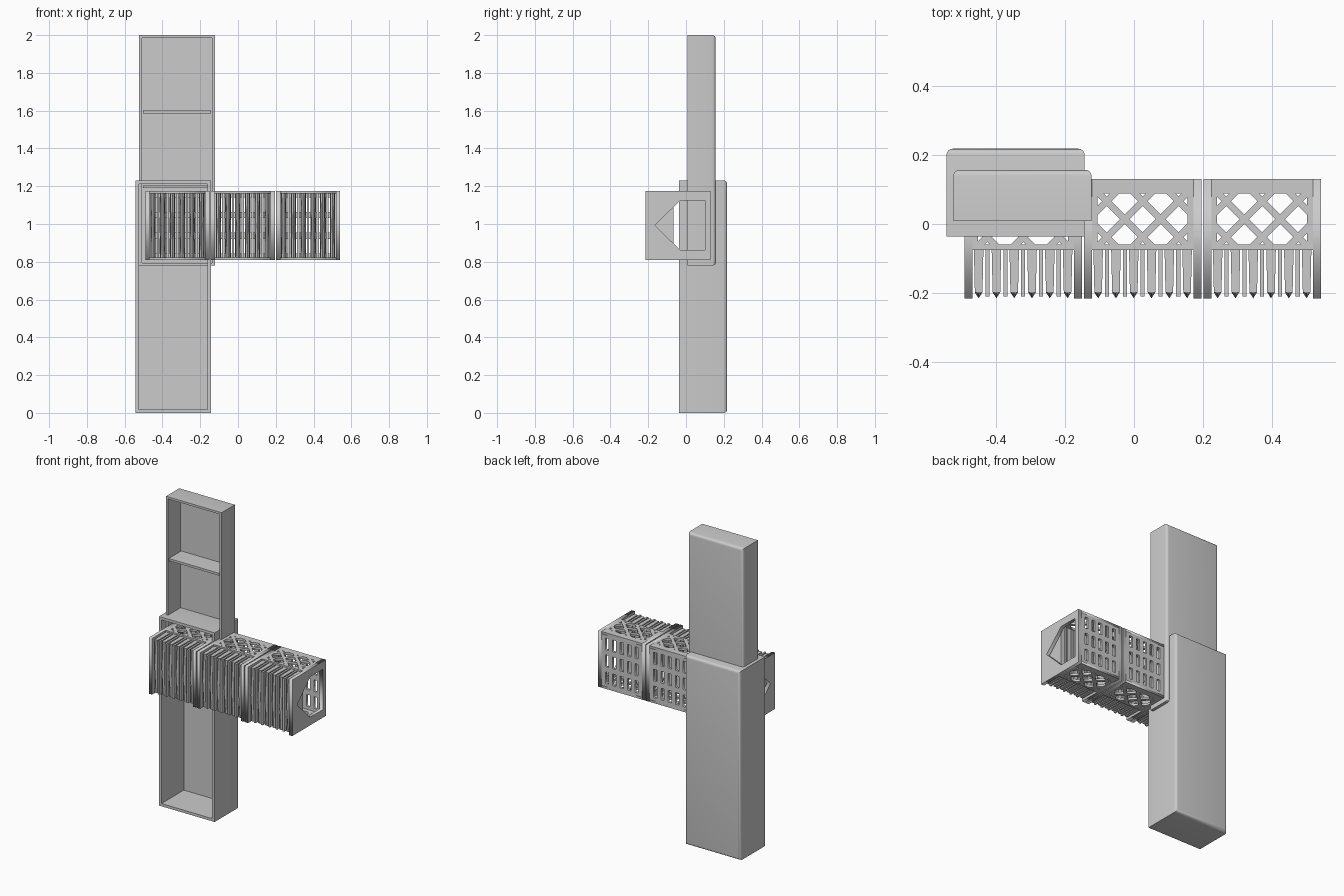
import bpy, bmesh
from mathutils import Matrix

if "Cube" in bpy.data.objects:
    bpy.data.objects.remove(bpy.data.objects["Cube"])

Z0, Z1 = 0.81, 1.175          # height range of the cage row
Y0, Y1 = -0.215, 0.13         # depth range of the cage row
W, PITCH, T = 0.34, 0.346, 0.023


def link(name, bm):
    bmesh.ops.recalc_face_normals(bm, faces=bm.faces)
    me = bpy.data.meshes.new(name)
    bm.to_mesh(me)
    bm.free()
    ob = bpy.data.objects.new(name, me)
    bpy.context.collection.objects.link(ob)
    return ob


def add_box(bm, x0, x1, y0, y1, z0, z1):
    m = Matrix.Translation(((x0 + x1) / 2, (y0 + y1) / 2, (z0 + z1) / 2))
    m = m @ Matrix.Diagonal((x1 - x0, y1 - y0, z1 - z0, 1))
    bmesh.ops.create_cube(bm, size=1, matrix=m)


def box(name, *dims):
    bm = bmesh.new()
    add_box(bm, *dims)
    return link(name, bm)


def rect(x0, x1, y0, y1):
    return [(x0, y0), (x1, y0), (x1, y1), (x0, y1)]


def plate(name, outline, holes, thick, matrix):
    """Flat sheet with holes, drawn as a filled 2D curve then turned into a mesh."""
    cu = bpy.data.curves.new(name, 'CURVE')
    cu.dimensions, cu.fill_mode, cu.extrude = '2D', 'BOTH', thick / 2
    for pts in [outline] + holes:
        sp = cu.splines.new('POLY')
        sp.points.add(len(pts) - 1)
        for p, (x, y) in zip(sp.points, pts):
            p.co = (x, y, 0, 1)
        sp.use_cyclic_u = True
    tmp = bpy.data.objects.new(name + "_outline", cu)
    bpy.context.collection.objects.link(tmp)
    bpy.context.view_layer.update()
    dg = bpy.context.evaluated_depsgraph_get()
    me = bpy.data.meshes.new_from_object(tmp.evaluated_get(dg))
    bpy.data.objects.remove(tmp)
    bm = bmesh.new()
    bm.from_mesh(me)
    bm.transform(matrix)
    bmesh.ops.remove_doubles(bm, verts=bm.verts, dist=1e-5)
    return link(name, bm)


def clip(poly, x0, x1, y0, y1):
    """Clip a convex polygon to a rectangle."""
    for ax, lim, sg in ((0, x0, 1), (0, x1, -1), (1, y0, 1), (1, y1, -1)):
        out = []
        for i, b in enumerate(poly):
            a = poly[i - 1]
            da, db = sg * (a[ax] - lim), sg * (b[ax] - lim)
            if da * db < 0:
                t = da / (da - db)
                out.append((a[0] + t * (b[0] - a[0]), a[1] + t * (b[1] - a[1])))
            if db >= 0:
                out.append(b)
        poly = out
    return poly


def area(p):
    return abs(sum(p[i - 1][0] * p[i][1] - p[i][0] * p[i - 1][1] for i in range(len(p)))) / 2


# Trays: open at the front, rounded round the back
def tray(name, x0, x1, y0, y1, z0, z1, wall):
    bm = bmesh.new()
    add_box(bm, x0, x1, y0, y1, z0, z1)
    back = [e for e in bm.edges if all(v.co.y > y1 - 1e-4 for v in e.verts)]
    bmesh.ops.bevel(bm, geom=back, offset=0.018, segments=4, profile=0.5, affect='EDGES')
    front = min(bm.faces, key=lambda f: f.calc_center_median().y)
    bmesh.ops.inset_region(bm, faces=[front], thickness=wall)
    res = bmesh.ops.extrude_discrete_faces(bm, faces=[front])
    bmesh.ops.translate(bm, verts=res['faces'][0].verts, vec=(0, y1 - y0 - wall, 0))
    ob = link(name, bm)
    bpy.ops.object.select_all(action='DESELECT')
    ob.select_set(True)
    bpy.context.view_layer.objects.active = ob
    bpy.ops.object.shade_smooth_by_angle()


tray("upper_tray", -0.523, -0.123, 0.008, 0.157, 0.78, 2.0, 0.02)
for i, z in enumerate((1.19, 1.585)):
    box(f"upper_tray_shelf_{i}", -0.504, -0.142, 0.009, 0.138, z, z + 0.015)
tray("lower_tray", -0.543, -0.143, -0.036, 0.218, 0, 1.23, 0.025)


# Spiked upright: flat at both ends, pointed at mid height
def fin(name, x):
    bm = bmesh.new()
    rings = []
    for z, tip in ((Z0 + 0.01, -0.2), ((Z0 + Z1) / 2, Y0), (Z1 - 0.01, -0.2)):
        k = 0.011 if tip > Y0 else 0.008
        prof = [(-0.014, -0.065), (0.014, -0.065), (k, -0.198), (0, tip), (-k, -0.198)]
        rings.append([bm.verts.new((x + px, py, z)) for px, py in prof])
    for a, b in zip(rings, rings[1:]):
        for i in range(5):
            bm.faces.new((a[i - 1], a[i], b[i], b[i - 1]))
    bm.faces.new(rings[0])
    bm.faces.new(rings[-1])
    link(name, bm)


ALONG_X = Matrix(((0, 0, 1, 0), (1, 0, 0, 0), (0, 1, 0, 0), (0, 0, 0, 1)))
ALONG_Y = Matrix.Rotation(1.5707963, 4, 'X')
PENTAGON = [(-0.165, 0.993), (-0.03, 1.125), (0.1, 1.125), (0.1, 0.862), (-0.03, 0.862)]

# Three identical cages in a row
for n in range(3):
    xa = -0.491 + n * PITCH
    xb, xc = xa + W, xa + W / 2
    # End walls with a five-sided opening
    for s, x in (("left", xa + T / 2), ("right", xb - T / 2)):
        plate(f"cage_{n}_{s}_wall", rect(Y0, Y1, Z0, Z1), [PENTAGON], T,
              Matrix.Translation((x, 0, 0)) @ ALONG_X)
    # Lattice sheets on top and bottom
    win = (xc - 0.13, xc + 0.13, -0.06, 0.088)
    holes = []
    p, r = 0.052, 0.038
    for i in range(-4, 5):
        for j in range(-3, 4):
            if (i + j) % 2 == 0:
                cx, cy = xc + i * p, 0.014 + j * p
                h = clip([(cx - r, cy), (cx, cy - r), (cx + r, cy), (cx, cy + r)], *win)
                if len(h) > 2 and area(h) > 5e-5:
                    holes.append(h)
    for s, z in (("bottom", Z0 + 0.0075), ("top", Z1 - 0.0075)):
        plate(f"cage_{n}_{s}_lattice", rect(xa + T, xb - T, -0.075, Y1), holes, 0.015,
              Matrix.Translation((0, 0, z)))
    # Slotted back sheet
    slots = [rect(xc + i * 0.053 - 0.012, xc + i * 0.053 + 0.012,
                  0.9925 + j * 0.11 - 0.038, 0.9925 + j * 0.11 + 0.038)
             for i in range(-2, 3) for j in (-1, 0, 1)]
    plate(f"cage_{n}_back", rect(xa + T, xb - T, Z0 + 0.015, Z1 - 0.015), slots, 0.015,
          Matrix.Translation((0, Y1 - 0.0075, 0)) @ ALONG_Y)
    # Front spikes with thin bars between them
    for i in range(6):
        fin(f"cage_{n}_spike_{i}", xc + (i - 2.5) * 0.0515)
    for i in range(5):
        x = xc + (i - 2) * 0.0515
        box(f"cage_{n}_bar_{i}", x - 0.006, x + 0.006, -0.21, -0.065, Z0 + 0.01, Z1 - 0.01)
